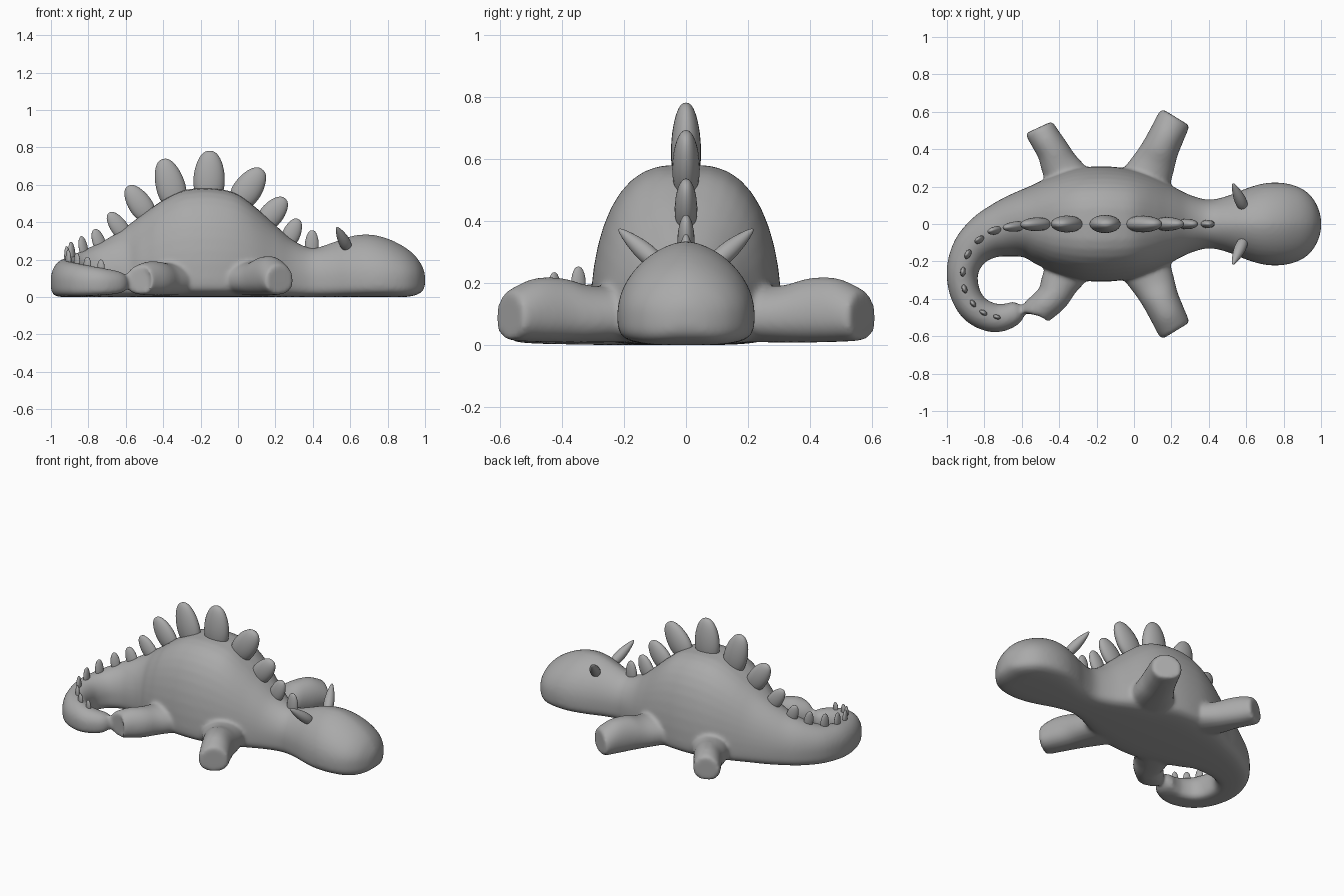
import bpy, bmesh
from math import sin, cos, pi, copysign
from mathutils import Vector, Matrix

if "Cube" in bpy.data.objects:
    bpy.data.objects.remove(bpy.data.objects["Cube"])

grey = bpy.data.materials.new("grey")
grey.diffuse_color = (0.4, 0.4, 0.4, 1)
grey.use_nodes = True
grey.node_tree.nodes["Principled BSDF"].inputs["Base Color"].default_value = grey.diffuse_color


def spline(rows, n):
    """Catmull-Rom through rows of numbers."""
    rows = [Vector(r) for r in rows]
    out = []
    for i in range(len(rows) - 1):
        a, b, c, d = rows[max(i - 1, 0)], rows[i], rows[i + 1], rows[min(i + 2, len(rows) - 1)]
        for k in range(n):
            t = k / n
            out.append(b + 0.5 * t * ((c - a) + t * ((2 * a - 5 * b + 4 * c - d) + t * (3 * (b - c) + d - a))))
    return out + [rows[-1]]


def trunk_fullness(x):
    """Pointed head, full belly, round tail."""
    if x > -.45:
        return 0.95 + 0.25 * max(-1, min(1, (x - .32) * 4))
    return min(1, 0.7 + (-.45 - x) * 1.2)


def loft(bm, rows, low_power, fullness=lambda x: 1, n=4, seg=40):
    """Dome-shaped sections; each row is x, y, half width, bottom, top."""
    pts = spline(rows, n)
    rings = []
    for i, p in enumerate(pts):
        q, r = pts[max(i - 1, 0)], pts[min(i + 1, len(pts) - 1)]
        t = Vector((r[0] - q[0], r[1] - q[1])).normalized()
        side = Vector((-t.y, t.x, 0))
        w, bot, top = p[2], p[3], p[4]
        zc = min(bot + 0.45 * (top - bot), 0.1)
        ring = []
        for k in range(seg):
            a = 2 * pi * k / seg
            c, s = cos(a), sin(a)
            if s < 0:
                c = copysign(abs(c) ** low_power, c)
                z = zc - (zc - bot) * abs(s) ** low_power
            else:
                z = zc + (top - zc) * s
                c = copysign(abs(c) ** fullness(p[0]), c)
            ring.append(bm.verts.new(Vector((p[0], p[1], z)) + side * (w * c)))
        rings.append(ring)
    for A, B in zip(rings, rings[1:]):
        for k in range(seg):
            bm.faces.new((A[k], A[(k + 1) % seg], B[(k + 1) % seg], B[k]))
    bm.faces.new(rings[0][::-1])
    bm.faces.new(rings[-1])


def make_object(bm, name):
    bmesh.ops.recalc_face_normals(bm, faces=bm.faces)
    for f in bm.faces:
        f.smooth = True
    me = bpy.data.meshes.new(name)
    bm.to_mesh(me)
    bm.free()
    me.materials.append(grey)
    ob = bpy.data.objects.new(name, me)
    bpy.context.collection.objects.link(ob)
    return ob


# Head, trunk and curled tail as one loft
trunk = [
    (1.0, 0, .03, .06, .125), (.985, 0, .085, .03, .165), (.95, 0, .145, .01, .218),
    (.89, 0, .193, 0, .268), (.8, 0, .219, 0, .313), (.7, 0, .218, 0, .335),
    (.6, 0, .19, 0, .325), (.5, 0, .15, 0, .29), (.4, 0, .13, 0, .262), (.3, 0, .155, 0, .3),
    (.2, 0, .205, 0, .385), (.1, 0, .255, 0, .475), (0, 0, .288, 0, .55), (-.1, 0, .305, 0, .578),
    (-.2, 0, .308, 0, .583), (-.3, 0, .298, 0, .568), (-.4, 0, .27, 0, .52), (-.5, 0, .228, 0, .45),
    (-.6, -.005, .18, 0, .375), (-.7, -.03, .15, 0, .31), (-.79, -.068, .125, 0, .265),
    (-.872, -.14, .102, 0, .225), (-.917, -.25, .085, 0, .205), (-.903, -.37, .08, .002, .19),
    (-.845, -.46, .079, .004, .178), (-.75, -.502, .077, .008, .16), (-.67, -.49, .068, .015, .145),
    (-.625, -.46, .054, .03, .13), (-.602, -.442, .025, .06, .1),
]
bm = bmesh.new()
loft(bm, trunk, 0.5, trunk_fullness)

# Four splayed legs, fused into the body
for s in (1, -1):
    loft(bm, [(.03, s * .17, .15, .01, .19), (.1, s * .31, .118, .008, .192), (.14, s * .4, .1, .008, .216),
              (.18, s * .485, .094, .01, .216), (.214, s * .557, .09, .014, .183),
              (.222, s * .572, .08, .022, .168)], 0.85)
for s, dx, dy in ((1, 0, 0), (-1, -.022, -.03)):
    loft(bm, [(-.33, s * .2, .13, .01, .18), (-.395, s * .31, .103, .008, .182), (-.43, s * .385, .088, .008, .19),
              (-.47 + dx / 2, s * (.45 + dy / 2), .083, .01, .19), (-.503 + dx, s * (.503 + dy), .08, .014, .174),
              (-.51 + dx, s * (.516 + dy), .07, .022, .162)], 0.85)
body = make_object(bm, "body")
m = body.modifiers.new("fuse", 'REMESH')
m.mode = 'VOXEL'
m.voxel_size = 0.011
m.use_smooth_shade = True
m = body.modifiers.new("blend", 'SMOOTH')
m.factor = 0.5
m.iterations = 10


def egg(name, base, tip, along, width, thick, taper, blunt=0.0):
    """Egg from base to tip, its wide side facing along."""
    base, tip = Vector(base), Vector(tip)
    up = (tip - base).normalized()
    across = up.cross(Vector(along)).normalized()
    fwd = across.cross(up)
    rot = Matrix((fwd, across, up)).transposed()
    bm = bmesh.new()
    bmesh.ops.create_uvsphere(bm, u_segments=24, v_segments=20, radius=1)
    for v in bm.verts:
        k = (1 - taper * v.co.z) * max(1 - v.co.z ** 2, 1e-4) ** -blunt
        v.co = (base + tip) / 2 + rot @ Vector((v.co.x * k * width / 2, v.co.y * k * thick / 2,
                                               v.co.z * (tip - base).length / 2))
    return make_object(bm, name)


# Back plates: base xyz, tip xyz, width
plates = [
    ((.392, 0, .21), (.397, 0, .357), .074), ((.255, 0, .27), (.322, 0, .417), .095),
    ((.12, 0, .37), (.252, 0, .527), .125), ((-.015, 0, .48), (.128, 0, .684), .152),
    ((-.158, 0, .5), (-.15, 0, .782), .166), ((-.325, 0, .47), (-.402, 0, .738), .155),
    ((-.465, 0, .41), (-.59, -.003, .592), .125), ((-.59, -.01, .31), (-.69, -.018, .45), .092),
    ((-.725, -.035, .24), (-.767, -.035, .363), .07), ((-.818, -.085, .21), (-.838, -.083, .325), .056),
    ((-.885, -.163, .18), (-.893, -.16, .295), .054), ((-.913, -.256, .17), (-.916, -.255, .272), .05),
    ((-.905, -.347, .16), (-.908, -.347, .253), .048), ((-.86, -.425, .15), (-.862, -.425, .235), .045),
    ((-.805, -.474, .14), (-.806, -.474, .215), .044), ((-.733, -.497, .13), (-.733, -.497, .2), .04),
]
for i, (b, t, w) in enumerate(plates):
    along = Vector(plates[min(i + 1, len(plates) - 1)][0]) - Vector(plates[max(i - 1, 0)][0])
    along.z = 0
    egg("back_plate_%02d" % (i + 1), b, t, along, w, w * .58, 0.12, 0.08)

# Horns
for s, n in ((1, "left"), (-1, "right")):
    egg("horn_" + n, (.592, s * .075, .25), (.528, s * .217, .374), (1, 0, 0), .058, .058, 0.4)
